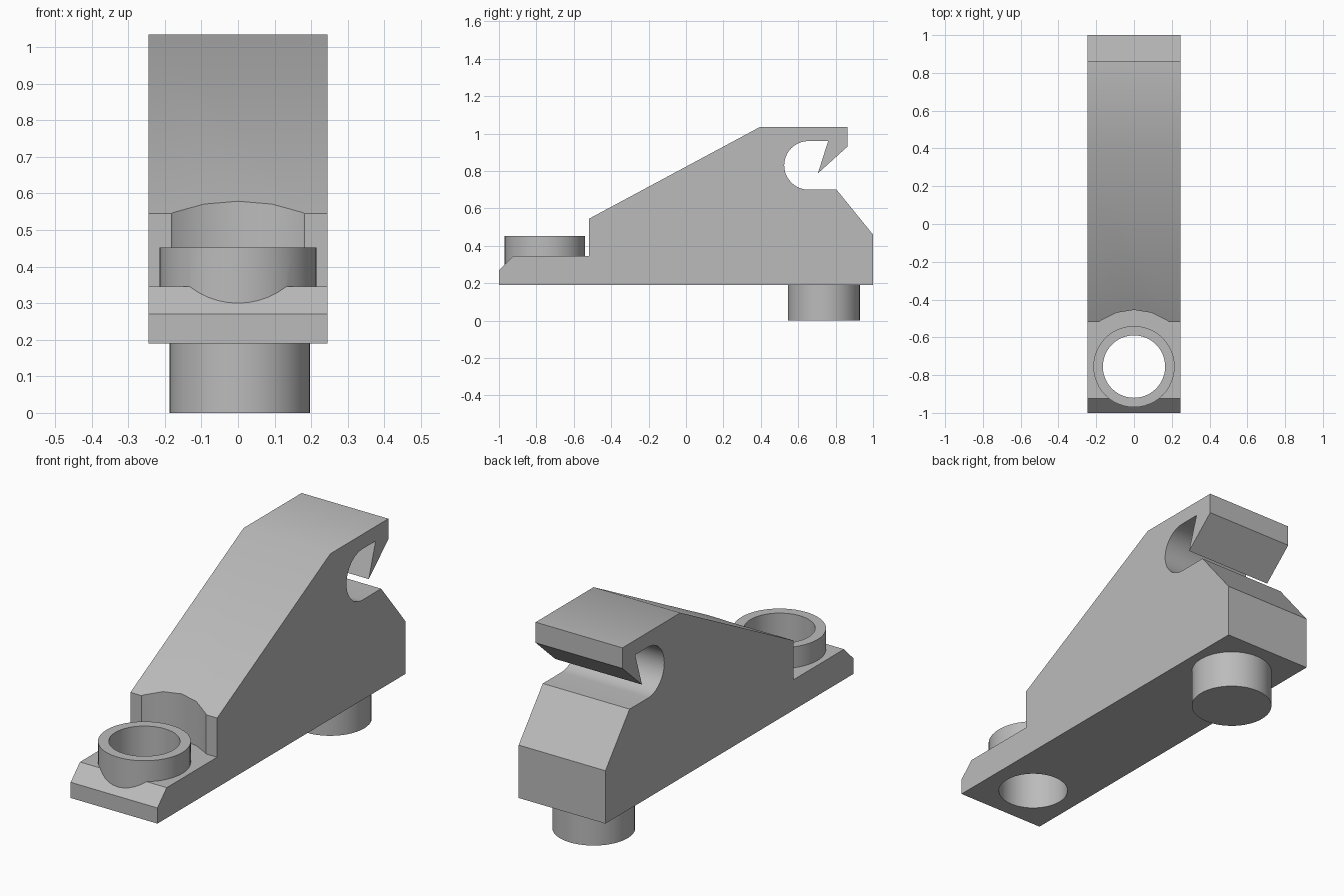
import bpy, bmesh, math

if "Cube" in bpy.data.objects:
    bpy.data.objects.remove(bpy.data.objects["Cube"], do_unlink=True)

HALF_WIDTH = 0.245
RING_Y, PEG_Y = -0.755, 0.737

grey = bpy.data.materials.new("plain grey")
grey.use_nodes = True
colour = (0.5, 0.5, 0.5, 1)
grey.diffuse_color = colour
grey.node_tree.nodes["Principled BSDF"].inputs["Base Color"].default_value = colour


def add_object(name, bm):
    bmesh.ops.recalc_face_normals(bm, faces=bm.faces)
    mesh = bpy.data.meshes.new(name)
    bm.to_mesh(mesh)
    bm.free()
    obj = bpy.data.objects.new(name, mesh)
    bpy.context.collection.objects.link(obj)
    mesh.materials.append(grey)
    return obj


def cylinder(name, x, y, radius, bottom, top, sides=48):
    """Upright prism with a corner pointing along y."""
    bm = bmesh.new()
    ring = [bm.verts.new((x + radius * math.sin(math.tau * i / sides),
                          y + radius * math.cos(math.tau * i / sides), bottom))
            for i in range(sides)]
    base = bm.faces.new(ring)
    grown = bmesh.ops.extrude_face_region(bm, geom=[base], use_keep_orig=True)
    for v in grown["geom"]:
        if isinstance(v, bmesh.types.BMVert):
            v.co.z = top
    return add_object(name, bm)


def combine(target, tool, operation):
    """Apply a boolean and drop the tool object."""
    bpy.context.view_layer.objects.active = target
    mod = target.modifiers.new(operation, "BOOLEAN")
    mod.operation, mod.solver, mod.object = operation, "EXACT", tool
    bpy.ops.object.modifier_apply(modifier=mod.name)
    bpy.data.objects.remove(tool, do_unlink=True)


# Side profile (y, z): base, sloped back, round hook slot, ramp, front ledge
slot = [(0.655 - 0.13 * math.sin(math.pi * i / 20),
         0.83 - 0.13 * math.cos(math.pi * i / 20)) for i in range(21)]
profile = ([(-1, 0.19), (1, 0.19), (1, 0.46), (0.805, 0.70)] + slot +
           [(0.76, 0.96), (0.705, 0.787), (0.863, 0.93), (0.863, 1.035),
            (0.395, 1.035), (-0.518, 0.545), (-0.518, 0.345),
            (-0.925, 0.345), (-1, 0.27)])
bm = bmesh.new()
side = bm.faces.new([bm.verts.new((-HALF_WIDTH, y, z)) for y, z in profile])
grown = bmesh.ops.extrude_face_region(bm, geom=[side], use_keep_orig=True)
for v in grown["geom"]:
    if isinstance(v, bmesh.types.BMVert):
        v.co.x = HALF_WIDTH
bracket = add_object("bracket_body", bm)

# Curved clearance behind the ring, raised collar, through hole, locating peg
combine(bracket, cylinder("clearance", 0, RING_Y, 0.30, 0.345, 1.2, 20), "DIFFERENCE")
combine(bracket, cylinder("collar", 0, RING_Y, 0.215, 0.25, 0.452), "UNION")
combine(bracket, cylinder("hole", 0, RING_Y, 0.165, 0.1, 0.6), "DIFFERENCE")
combine(bracket, cylinder("peg", 0.005, PEG_Y, 0.192, 0, 0.25), "UNION")

# Smooth the round walls, keep the hard edges
bpy.ops.object.select_all(action="DESELECT")
bracket.select_set(True)
bpy.context.view_layer.objects.active = bracket
bpy.ops.object.shade_smooth_by_angle(angle=math.radians(30))
